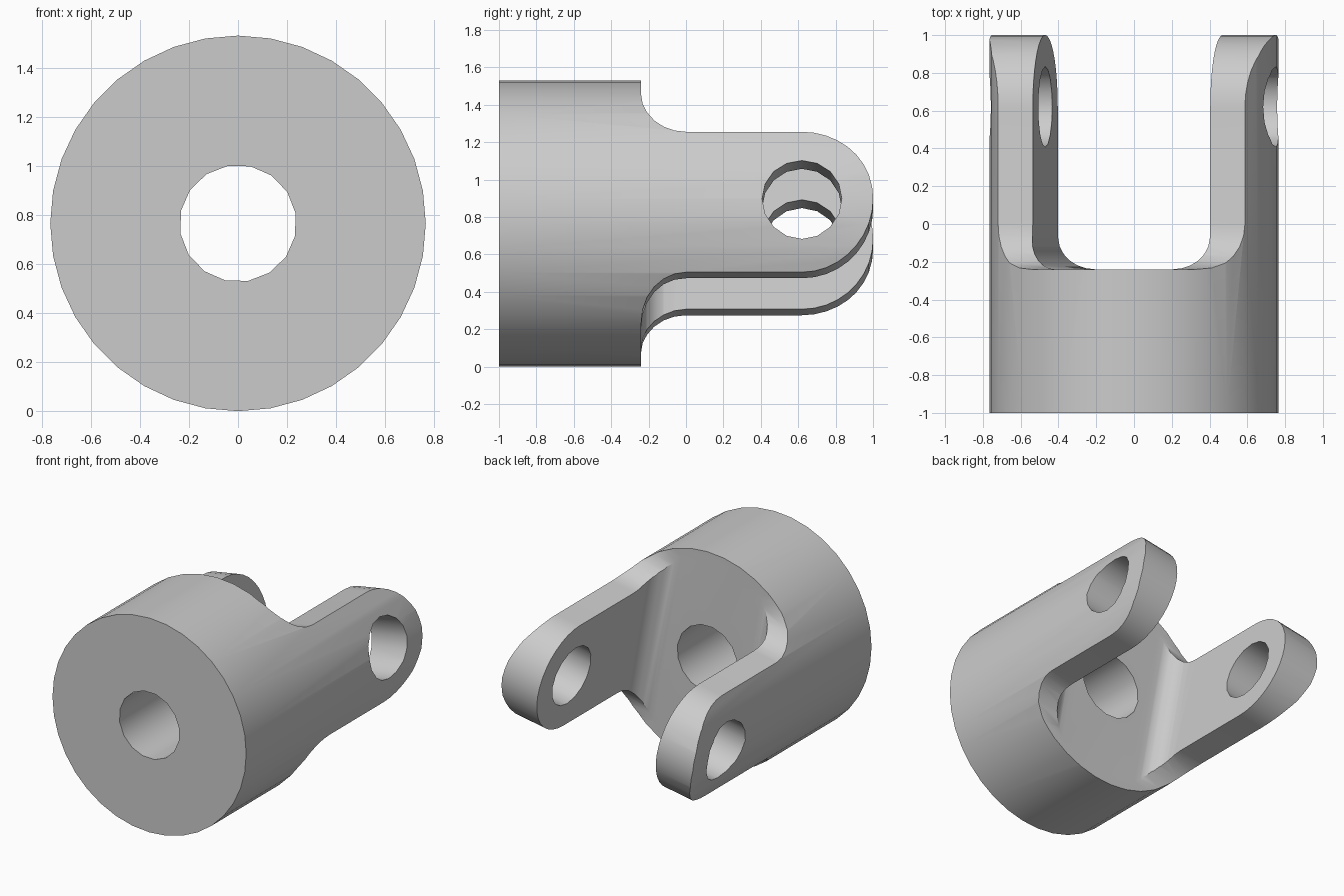
import bpy, bmesh, math
from mathutils import Matrix, Vector

default = bpy.data.objects.get("Cube")
if default:
    bpy.data.objects.remove(default, do_unlink=True)

R = 0.765        # body radius
W = 0.381        # half width of a lug
GAP = 0.477      # half width of the slot
FLOOR = -0.24    # where the lugs leave the body
PIN_Y = 0.62     # pin hole centre
R_OUT, R_IN = 0.24, 0.16   # outer and inner fillets
TILT = math.radians(10)    # the fork is turned about the body axis


def arc(cx, cy, r, start, end, n):
    """Points on an arc, angles in degrees."""
    angles = [math.radians(start + (end - start) * i / n) for i in range(n + 1)]
    return [(cx + r * math.cos(a), cy + r * math.sin(a)) for a in angles]


def prism(name, points, place, sweep):
    """Extrude a flat profile symmetrically along the sweep vector."""
    bm = bmesh.new()
    sweep = Vector(sweep)
    face = bm.faces.new([bm.verts.new(Vector(place(a, b)) - sweep) for a, b in points])
    new = bmesh.ops.extrude_face_region(bm, geom=[face])["geom"]
    bmesh.ops.translate(bm, vec=sweep * 2,
                        verts=[v for v in new if isinstance(v, bmesh.types.BMVert)])
    bmesh.ops.recalc_face_normals(bm, faces=bm.faces)
    mesh = bpy.data.meshes.new(name)
    bm.to_mesh(mesh)
    bm.free()
    obj = bpy.data.objects.new(name, mesh)
    bpy.context.collection.objects.link(obj)
    return obj


def mirrored(half):
    return half + [(a, -b) for a, b in reversed(half)]


# Round bar the yoke is cut from
yoke = prism("clevis_yoke", arc(0, 0, R, 0, 350, 35),
             lambda a, b: (a, 0, b), (0, 1.2, 0))

# Side outline: full body, filleted shoulders, lugs with round ends
half = [(-1, 1), (FLOOR, 1)]
half += arc(0, W + R_OUT, R_OUT, 180, 270, 6)
half += arc(PIN_Y, 0, W, 90, 0, 9)
outline = half + [(a, -b) for a, b in reversed(half[:-1])]
side = prism("side_outline", outline, lambda a, b: (0, a, b), (1, 0, 0))

# Slot between the lugs with rounded inner corners
slot_half = [(1.5, GAP)] + arc(FLOOR + R_IN, GAP - R_IN, R_IN, 90, 180, 6)
slot = prism("slot", mirrored(slot_half), lambda a, b: (b, a, 0), (0, 0, 1.5))

# Centre bore and pin hole
bore = prism("bore", arc(0, 0, 0.238, 0, 337.5, 15),
             lambda a, b: (a, 0, b), (0, 1.4, 0))
pin = prism("pin_hole", arc(PIN_Y, 0, 0.213, 0, 337.5, 15),
            lambda a, b: (0, a, b), (1.2, 0, 0))

cutters = [(side, "INTERSECT"), (slot, "DIFFERENCE"),
           (bore, "DIFFERENCE"), (pin, "DIFFERENCE")]
for cutter, operation in cutters:
    cutter.hide_render = True
    mod = yoke.modifiers.new(cutter.name, "BOOLEAN")
    mod.operation = operation
    mod.solver = "EXACT"
    mod.object = cutter

# Bake the cuts and drop the cutters
graph = bpy.context.evaluated_depsgraph_get()
mesh = bpy.data.meshes.new_from_object(yoke.evaluated_get(graph))
yoke.modifiers.clear()
yoke.data = mesh
for cutter, _ in cutters:
    bpy.data.objects.remove(cutter, do_unlink=True)

# Turn the fork and stand it on the ground
mesh.transform(Matrix.Translation((0, 0, R)) @ Matrix.Rotation(-TILT, 4, "Y"))

grey = bpy.data.materials.new("plain_grey")
grey.use_nodes = True
colour = (0.6, 0.6, 0.6, 1)
grey.diffuse_color = colour
grey.node_tree.nodes["Principled BSDF"].inputs["Base Color"].default_value = colour
mesh.materials.clear()
mesh.materials.append(grey)

bpy.ops.object.select_all(action="DESELECT")
yoke.select_set(True)
bpy.context.view_layer.objects.active = yoke
bpy.ops.object.shade_smooth_by_angle(angle=math.radians(30))
